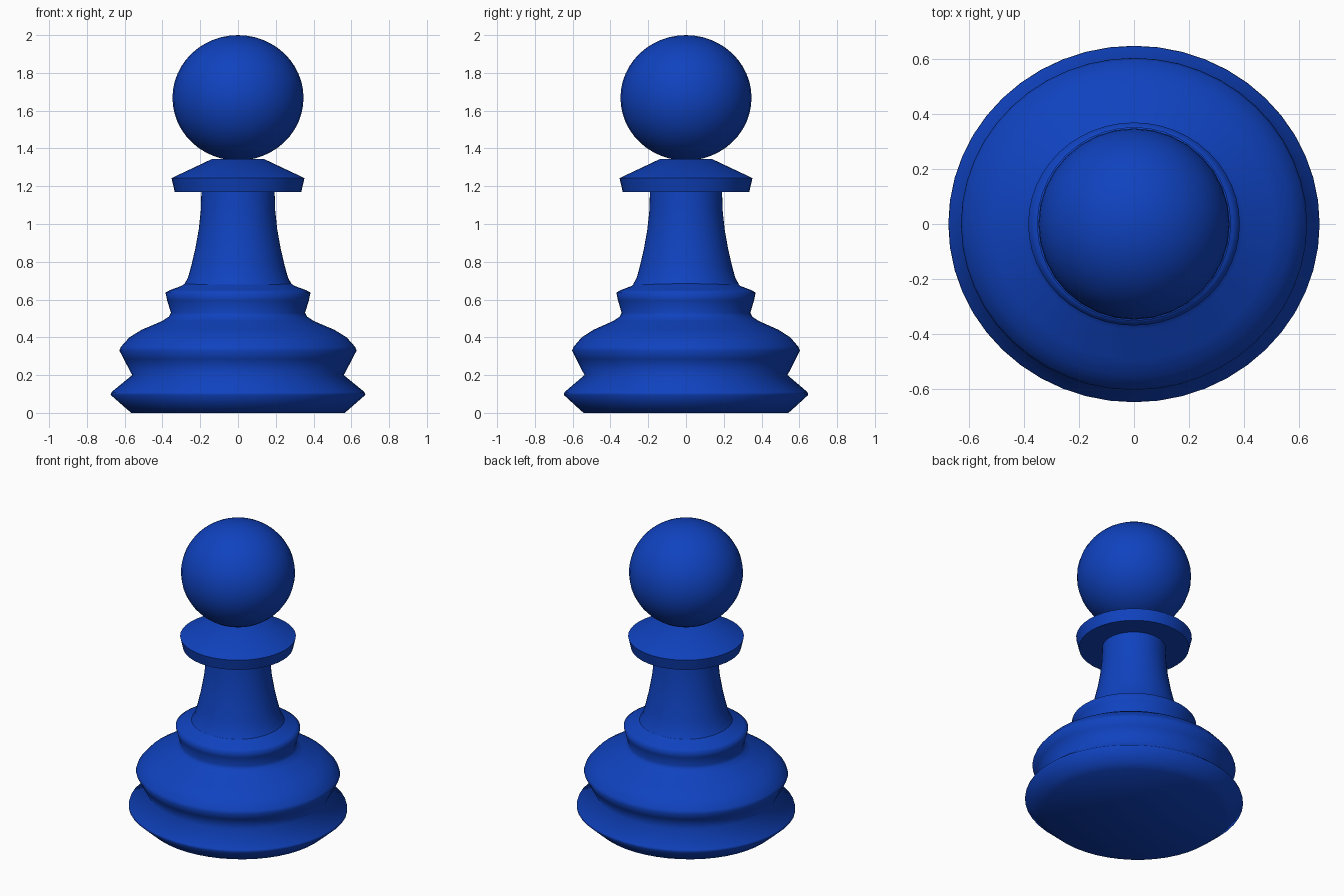
import bpy, bmesh, math

if "Cube" in bpy.data.objects:
    bpy.data.objects.remove(bpy.data.objects["Cube"])

blue = bpy.data.materials.new("blue")
blue.diffuse_color = (0.005, 0.055, 0.52, 1)
blue.use_nodes = True
blue.node_tree.nodes["Principled BSDF"].inputs["Base Color"].default_value = blue.diffuse_color


def finish(obj, angle):
    obj.data.materials.append(blue)
    bpy.ops.object.select_all(action='DESELECT')
    obj.select_set(True)
    bpy.context.view_layer.objects.active = obj
    bpy.ops.object.shade_smooth_by_angle(angle=math.radians(angle))


def lathe(name, profile, sides, y_scale, angle):
    """Turn (radius, height) points around z, closing both ends."""
    bm = bmesh.new()
    rings = []
    for r, z in profile:
        rings.append([bm.verts.new((r * math.cos(2 * math.pi * i / sides),
                                    r * y_scale * math.sin(2 * math.pi * i / sides), z))
                      for i in range(sides)])
    for a, b in zip(rings, rings[1:]):
        for i in range(sides):
            j = (i + 1) % sides
            bm.faces.new((a[i], a[j], b[j], b[i]))
    bm.faces.new(rings[0][::-1])
    bm.faces.new(rings[-1])
    mesh = bpy.data.meshes.new(name)
    bm.to_mesh(mesh)
    bm.free()
    obj = bpy.data.objects.new(name, mesh)
    bpy.context.collection.objects.link(obj)
    finish(obj, angle)
    return obj


# Foot, bulge and upper ring, slightly narrower front to back
lathe("base", [(0.565, 0), (0.60, 0.03), (0.674, 0.095), (0.67, 0.11), (0.56, 0.20),
               (0.605, 0.285), (0.628, 0.33), (0.62, 0.35), (0.575, 0.40),
               (0.51, 0.44), (0.40, 0.487), (0.365, 0.51), (0.355, 0.53),
               (0.375, 0.595), (0.384, 0.637), (0.36, 0.65), (0.30, 0.672),
               (0.26, 0.70)], 48, 0.96, 80)

# Tapering stem
lathe("stem", [(0.285, 0.68), (0.265, 0.715), (0.247, 0.78), (0.226, 0.87), (0.208, 0.97),
               (0.197, 1.07), (0.193, 1.20)], 48, 0.985, 50)

# Collar with flat underside and sloping top
lathe("collar", [(0.335, 1.17), (0.352, 1.243), (0.14, 1.343)], 40, 1.0, 30)

# Ball head
bpy.ops.mesh.primitive_uv_sphere_add(segments=32, ring_count=24, radius=1, location=(0, 0, 1.668))
head = bpy.context.object
head.name = "head"
head.scale = (0.347, 0.347, 0.332)
finish(head, 60)
